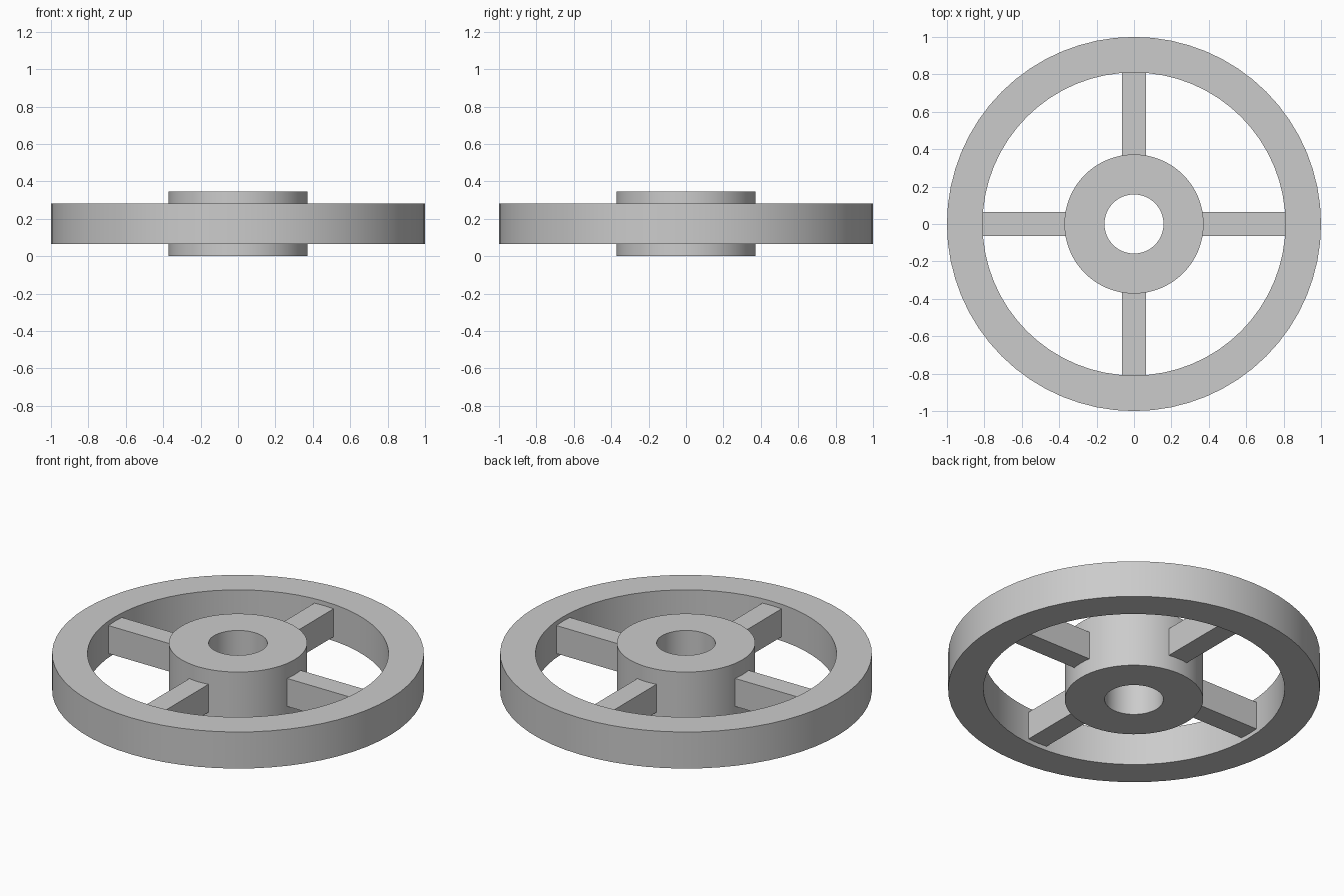
import bpy
import math

if "Cube" in bpy.data.objects:
    bpy.data.objects.remove(bpy.data.objects["Cube"])


def add_mesh(name, verts, faces):
    mesh = bpy.data.meshes.new(name)
    mesh.from_pydata(verts, [], faces)
    obj = bpy.data.objects.new(name, mesh)
    bpy.context.collection.objects.link(obj)
    return obj


def ring(name, r_in, r_out, z0, z1, sides):
    """Rectangular section revolved around z."""
    profile = [(r_in, z0), (r_out, z0), (r_out, z1), (r_in, z1)]
    verts, faces = [], []
    for i in range(sides):
        a = 2 * math.pi * i / sides
        verts += [(r * math.cos(a), r * math.sin(a), z) for r, z in profile]
        n = (i + 1) % sides
        for k in range(4):
            m = (k + 1) % 4
            faces.append((4 * i + k, 4 * n + k, 4 * n + m, 4 * i + m))
    obj = add_mesh(name, verts, faces)
    # outward normals
    obj.data.flip_normals()
    bpy.ops.object.select_all(action='DESELECT')
    obj.select_set(True)
    bpy.context.view_layer.objects.active = obj
    bpy.ops.object.mode_set(mode='EDIT')
    bpy.ops.mesh.select_all(action='SELECT')
    bpy.ops.mesh.normals_make_consistent(inside=False)
    bpy.ops.object.mode_set(mode='OBJECT')
    bpy.ops.object.shade_smooth_by_angle(angle=math.radians(30))
    return obj


# Outer rim and bored hub
ring("rim", 0.81, 1.0, 0.065, 0.282, 64)
ring("hub", 0.158, 0.372, 0.0, 0.345, 64)

# Four straight spokes, slightly thinner than the rim
r0, r1, z0, z1, half_width = 0.365, 0.813, 0.09, 0.256, 0.063
for i in range(4):
    bpy.ops.mesh.primitive_cube_add(size=1)
    spoke = bpy.context.object
    spoke.name = f"spoke_{i + 1}"
    a = i * math.pi / 2
    mid = (r0 + r1) / 2
    spoke.location = (mid * math.cos(a), mid * math.sin(a), (z0 + z1) / 2)
    spoke.rotation_euler = (0, 0, a)
    spoke.scale = (r1 - r0, 2 * half_width, z1 - z0)
